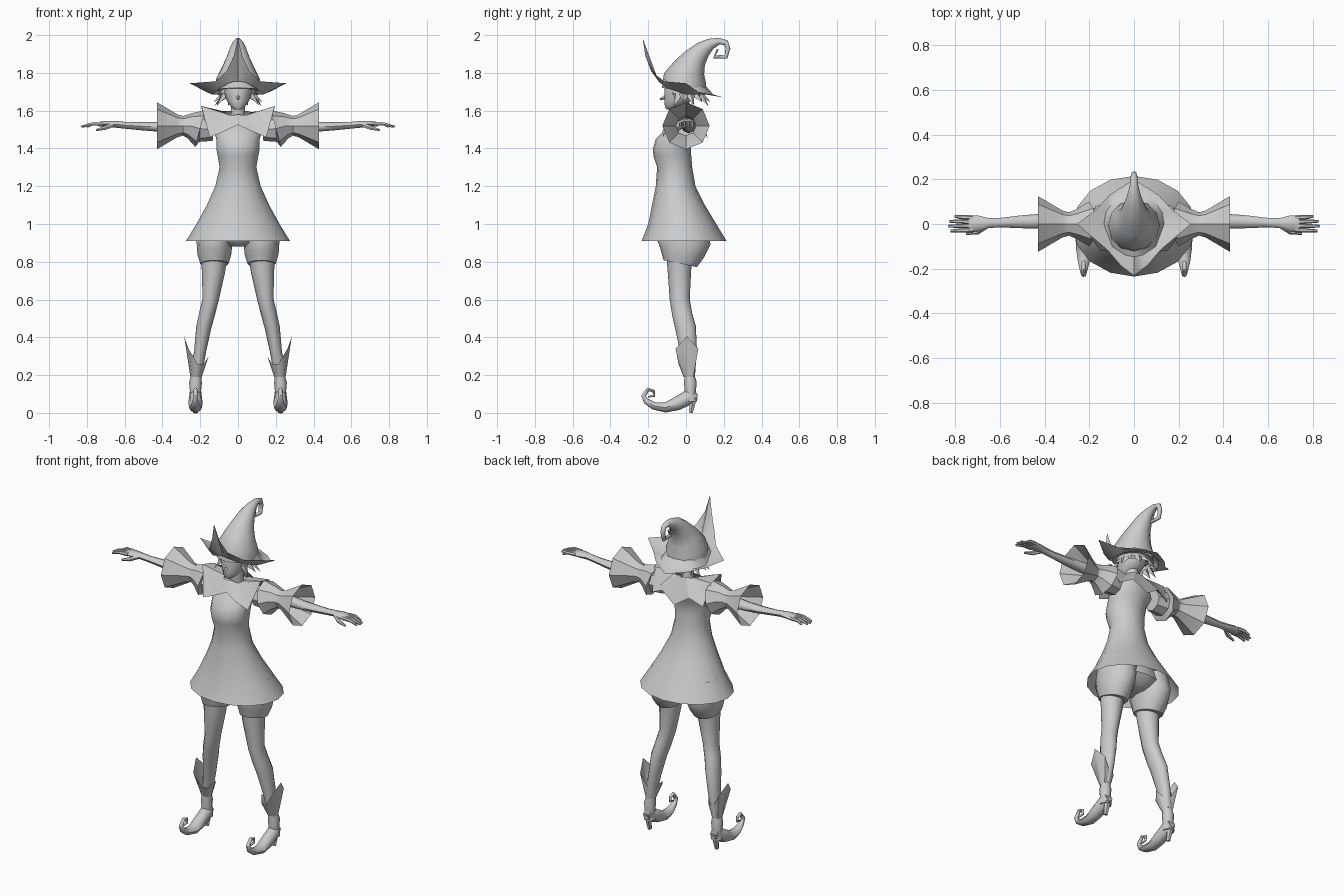
import bpy, bmesh, math
from mathutils import Vector

cube = bpy.data.objects.get("Cube")
if cube:
    bpy.data.objects.remove(cube, do_unlink=True)

grey = bpy.data.materials.new("plain_grey")
grey.use_nodes = True
grey_value = (0.6, 0.6, 0.6, 1)
grey.diffuse_color = grey_value
grey.node_tree.nodes["Principled BSDF"].inputs["Base Color"].default_value = grey_value


def loft(name, rings, closed=True, caps=(False, False), mirror=False, angle=50):
    """Bridge rings of equal length into one object."""
    bm = bmesh.new()
    rows = [[bm.verts.new(point) for point in ring] for ring in rings]
    count = len(rows[0])
    for low, high in zip(rows, rows[1:]):
        for i in range(count if closed else count - 1):
            j = (i + 1) % count
            bm.faces.new((low[i], low[j], high[j], high[i]))
    for wanted, row in zip(caps, (rows[0], rows[-1])):
        if wanted:
            bm.faces.new(row)
    bmesh.ops.recalc_face_normals(bm, faces=bm.faces)
    mesh = bpy.data.meshes.new(name)
    bm.to_mesh(mesh)
    bm.free()
    mesh.materials.append(grey)
    obj = bpy.data.objects.new(name, mesh)
    bpy.context.collection.objects.link(obj)
    if mirror:
        obj.modifiers.new("mirror", "MIRROR").use_mirror_merge = False
    bpy.ops.object.select_all(action="DESELECT")
    obj.select_set(True)
    bpy.context.view_layer.objects.active = obj
    bpy.ops.object.shade_smooth_by_angle(angle=math.radians(angle))
    return obj


def ellipse(centre, u, v, sides):
    turns = [math.tau * i / sides for i in range(sides)]
    return [Vector(centre) + u * math.cos(a) + v * math.sin(a) for a in turns]


def stack(name, levels, sides=16, **options):
    """Horizontal ellipses: height, y centre, x radius, y radius."""
    rings = [ellipse((0, cy, z), Vector((rx, 0, 0)), Vector((0, ry, 0)), sides)
             for z, cy, rx, ry in levels]
    return loft(name, rings, **options)


def tube(name, path, sides=8, ref=(1, 0, 0), caps=(True, True), **options):
    """Sweep along a path of x, y, z, radius along ref, optional other radius."""
    ref = Vector(ref)
    points = [Vector(p[:3]) for p in path]
    rings = []
    for i, p in enumerate(path):
        tangent = points[min(i + 1, len(path) - 1)] - points[max(i - 1, 0)]
        u = tangent.cross(ref).normalized()
        v = u.cross(tangent).normalized()
        rings.append(ellipse(points[i], v * p[3], u * p[-1], sides))
    return loft(name, rings, caps=caps, **options)


def mirrored_loop(half):
    """Complete a half outline that runs from one centre point to another."""
    return half + [(-x, y, z) for x, y, z in reversed(half[1:-1])]


# Dress, open at the hem
stack("dress", [
    (.91, -.01, .275, .225), (1, -.02, .22, .18), (1.1, -.04, .165, .14),
    (1.2, -.055, .12, .105), (1.3, -.06, .097, .093), (1.36, -.072, .107, .1),
    (1.4, -.075, .115, .1), (1.45, -.06, .115, .1), (1.5, -.025, .13, .085),
    (1.56, 0, .08, .06)], caps=(False, True))

# Shorts
stack("hips", [(.88, -.01, .05, .09), (.93, -.01, .17, .13), (1.1, -.04, .13, .11)],
      caps=(True, True))
tube("shorts", [(.11, -.01, 1, .1, .12), (.125, -.01, .9, .095, .14),
                (.125, -.02, .84, .09, .115), (.125, -.03, .79, .075, .09)],
     sides=12, mirror=True)

# Legs
tube("legs", [(.125, -.035, .85, .07), (.13, -.035, .75, .062), (.145, -.033, .6, .043, .053),
              (.165, -.02, .52, .042, .053), (.182, -.002, .45, .04, .055),
              (.2, .013, .33, .032, .045), (.22, .02, .2, .028)],
     sides=12, mirror=True)

# Boots: shaft, pointed cuff, curled shoe and heel
tube("boot_shafts", [(.21, .015, .3, .035), (.222, .02, .19, .028), (.225, .023, .16, .034),
                     (.225, .023, .12, .03), (.225, .025, .06, .034)], mirror=True)
cuff_rim = [(.285, .005, .405), (.262, .065, .34), (.215, .05, .26), (.18, .04, .26),
            (.155, .005, .3), (.18, -.03, .26), (.215, -.04, .26), (.262, -.055, .34)]
cuff_base = ellipse((.222, .018, .19), Vector((.03, 0, 0)), Vector((0, .03, 0)), 8)
loft("boot_cuffs", [cuff_base, cuff_rim], mirror=True, angle=60)
tube("curled_shoes", [
    (.225, .055, .095, .024), (.225, .02, .085, .035, .04), (.225, -.05, .048, .037, .036),
    (.225, -.11, .028, .034, .026), (.225, -.17, .037, .026, .02), (.225, -.21, .062, .016),
    (.225, -.225, .09, .012), (.225, -.2, .125, .01), (.225, -.17, .115, .009),
    (.225, -.17, .09, .007), (.225, -.2, .085, .004)], mirror=True)
tube("boot_heels", [(.225, .04, .1, .028), (.225, .035, .05, .017), (.225, .025, 0, .012)],
     sides=6, mirror=True)

# Sleeves: bow-tie shape with a wide open cuff
along_arm = (0, 1, 0)
tube("sleeves", [(.13, 0, 1.5, .06), (.2, 0, 1.505, .07), (.2, 0, 1.505, .1),
                 (.255, 0, 1.52, .068), (.29, 0, 1.52, .052), (.32, 0, 1.52, .06),
                 (.43, 0, 1.52, .125)],
     ref=along_arm, caps=(True, False), mirror=True, angle=35)

# Arms and hands
tube("arms", [(.25, .015, 1.52, .04), (.42, .012, 1.515, .033, .026),
              (.5, .01, 1.517, .029, .022), (.6, .006, 1.523, .021, .018),
              (.65, .004, 1.528, .022, .018), (.7, .003, 1.53, .036, .016),
              (.74, .002, 1.528, .036, .012)],
     ref=along_arm, mirror=True)
for i, tip in enumerate((.8, .825, .83, .82)):
    y = .028 - .018 * i
    tube(f"finger_{i + 1}", [(.72, y, 1.53, .011), (.77, y * 1.1, 1.53, .01),
                             (tip, y * 1.2, 1.515, .006)],
         sides=6, ref=along_arm, mirror=True)
tube("thumbs", [(.66, -.01, 1.525, .012), (.7, -.035, 1.51, .012), (.75, -.043, 1.497, .006)],
     sides=6, ref=along_arm, mirror=True)

# Winged collar with a front notch
collar_edge = mirrored_loop([
    (0, -.11, 1.525), (.075, -.125, 1.49), (.15, -.12, 1.46), (.195, -.06, 1.625),
    (.19, .03, 1.6), (.17, .08, 1.47), (.09, .1, 1.51), (0, .115, 1.45)])
collar_neck = [(x * .33, y * .5 - .005, 1.59 + y * .1) for x, y, z in collar_edge]
loft("collar", [collar_neck, collar_edge], angle=30)

# Neck, head and nose
stack("neck", [(1.53, -.005, .04, .04), (1.66, -.02, .034, .036)], sides=10)
stack("head", [(1.605, -.085, .014, .018), (1.62, -.075, .036, .036), (1.65, -.045, .058, .07),
               (1.69, -.025, .072, .09), (1.74, -.02, .078, .093), (1.8, -.01, .06, .07)],
      caps=(True, True))
tube("nose", [(0, -.1, 1.675, .014), (0, -.138, 1.66, .004)], sides=4)

# Jagged hair, open around the face
hair_top, hair_mid, hair_tips = [], [], []
for i in range(23):
    turn = math.radians(-42 + 264 * i / 22)
    c, s = math.cos(turn), math.sin(turn)
    reach, drop = (.13, 1.625 + .02 * (i % 4 > 1)) if i % 2 else (.088, 1.67)
    hair_top.append((.085 * c, .095 * s - .01, 1.75))
    hair_mid.append((.094 * c, .1 * s - .005, 1.69))
    hair_tips.append((reach * c, reach * s, drop))
loft("hair", [hair_top, hair_mid, hair_tips], closed=False, angle=30)

# Hat brim: swept-up front point and two side points
brim_edge = mirrored_loop([
    (0, -.23, 1.985), (.022, -.215, 1.89), (.06, -.185, 1.81), (.12, -.115, 1.755),
    (.255, 0, 1.745), (.17, .065, 1.7), (.11, .13, 1.685), (0, .2, 1.67)])
brim_mid, brim_base = [], []
for x, y, z in brim_edge:
    turn = math.atan2(y, x)
    c, s = math.cos(turn), math.sin(turn)
    brim_mid.append((.135 * c, .145 * s, 1.685 + .07 * max(0, -s) ** 2))
    brim_base.append((.1 * c, .105 * s, 1.75 - .02 * s))
loft("hat_brim", [brim_edge, brim_mid, brim_base], angle=60)

# Hat crown leaning back into a curl
tube("hat_crown", [
    (0, -.01, 1.71, .118), (0, -.005, 1.77, .115), (0, .02, 1.83, .085), (0, .05, 1.88, .062),
    (0, .09, 1.925, .045), (0, .13, 1.953, .03), (0, .175, 1.968, .018), (0, .212, 1.96, .015),
    (0, .222, 1.93, .013), (0, .212, 1.885, .012), (0, .15, 1.885, .01), (0, .168, 1.925, .005)],
     sides=12, angle=60)
